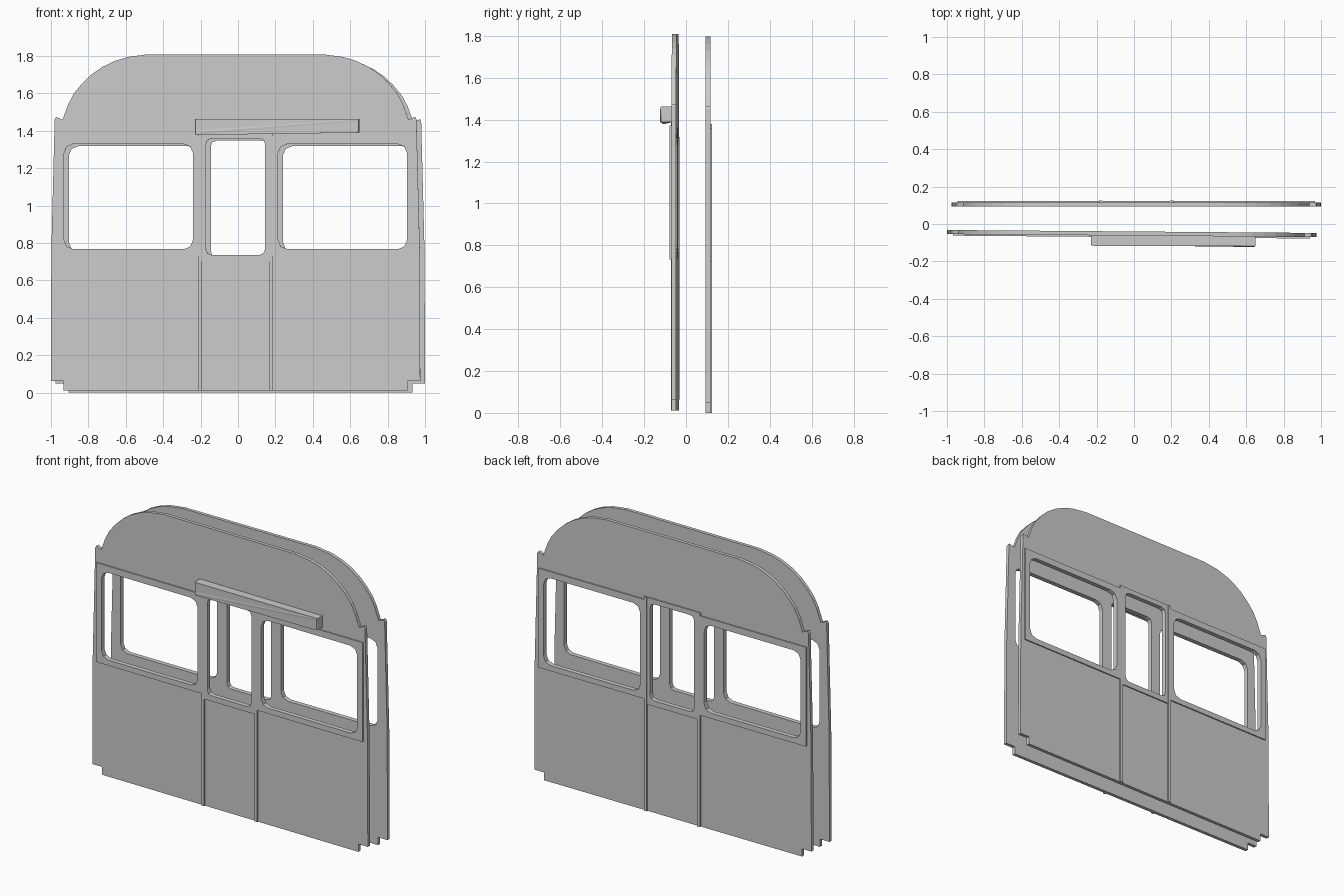
import bpy, bmesh, math
from mathutils import Matrix

if "Cube" in bpy.data.objects:
    bpy.data.objects.remove(bpy.data.objects["Cube"])

grey = bpy.data.materials.new("light_grey")
grey.diffuse_color = (0.6, 0.6, 0.6, 1)
grey.use_nodes = True
grey.node_tree.nodes["Principled BSDF"].inputs["Base Color"].default_value = grey.diffuse_color


def rounded(x0, x1, z0, z1, r=0.0, n=2):
    """Rectangle loop with cut corners."""
    if r == 0:
        return [(x0, z0), (x1, z0), (x1, z1), (x0, z1)]
    pts = []
    for cx, cz, a in ((x1 - r, z0 + r, -90), (x1 - r, z1 - r, 0),
                      (x0 + r, z1 - r, 90), (x0 + r, z0 + r, 180)):
        for i in range(n + 1):
            t = math.radians(a + 90 * i / n)
            pts.append((cx + r * math.cos(t), cz + r * math.sin(t)))
    return pts


def sheet(name, loops, y0, y1, place):
    """Flat x-z profile with holes, given thickness from y0 to y1."""
    cu = bpy.data.curves.new(name + "_profile", 'CURVE')
    cu.dimensions = '2D'
    cu.fill_mode = 'BOTH'
    cu.extrude = abs(y1 - y0) / 2
    for loop in loops:
        sp = cu.splines.new('POLY')
        sp.points.add(len(loop) - 1)
        for p, (x, z) in zip(sp.points, loop):
            p.co = (x, z, 0, 1)
        sp.use_cyclic_u = True
    tmp = bpy.data.objects.new(name + "_tmp", cu)
    bpy.context.collection.objects.link(tmp)
    deps = bpy.context.evaluated_depsgraph_get()
    me = bpy.data.meshes.new_from_object(tmp.evaluated_get(deps))
    bpy.data.objects.remove(tmp)
    bm = bmesh.new()
    bm.from_mesh(me)
    bmesh.ops.remove_doubles(bm, verts=bm.verts, dist=1e-5)
    bm.transform(place @ Matrix.Translation((0, (y0 + y1) / 2, 0))
                 @ Matrix.Rotation(math.pi / 2, 4, 'X'))
    bmesh.ops.recalc_face_normals(bm, faces=bm.faces)
    for f in bm.faces:
        f.smooth = False
        f.material_index = 0
    bm.to_mesh(me)
    bm.free()
    me.materials.clear()
    me.materials.append(grey)
    me.name = name
    ob = bpy.data.objects.new(name, me)
    bpy.context.collection.objects.link(ob)
    return ob


# Panel outline: right half mirrored to the left
half = [(0.92, 0), (0.92, 0.05), (0.9875, 0.05), (0.985, 0.75), (0.967, 1.45),
        (0.96, 1.463), (0.925, 1.448), (0.915, 1.475), (0.895, 1.53),
        (0.865, 1.587), (0.82, 1.642), (0.77, 1.69), (0.71, 1.731),
        (0.645, 1.762), (0.575, 1.783), (0.47, 1.797)]
outline = half + [(-x, z) for x, z in reversed(half)]

# Openings
right_window = rounded(0.2275, 0.917, 0.755, 1.318, 0.05)
left_window = [(-x, z) for x, z in reversed(right_window)]
door_window = rounded(-0.158, 0.158, 0.725, 1.348, 0.03)

FACE = -0.062
front = Matrix.Translation((-0.0125, 0, 0.012)) @ Matrix.Rotation(-0.008, 4, 'Z')
back = Matrix.Translation((0.0125, 0.054, 0)) @ Matrix.Rotation(math.pi, 4, 'Z')

for end, place in (("front", front), ("back", back)):
    # Main wall with three window openings
    sheet(end + "_wall", [outline, left_window, right_window, door_window],
          FACE, FACE + 0.022, place)
    # Raised window surrounds
    sheet(end + "_right_window_frame",
          [rounded(0.2, 0.955, 0.72, 1.36), right_window], FACE - 0.008, FACE, place)
    sheet(end + "_left_window_frame",
          [rounded(-0.955, -0.2, 0.72, 1.36), left_window], FACE - 0.008, FACE, place)
    sheet(end + "_door_window_frame",
          [rounded(-0.18, 0.18, 0.69, 1.38), door_window], FACE - 0.008, FACE, place)
    # Door edge strips
    for side, s in (("left", -1), ("right", 1)):
        sheet(f"{end}_{side}_door_strip",
              [rounded(s * 0.19 - 0.01, s * 0.19 + 0.01, 0, 1.38)],
              FACE - 0.009, FACE, place)

# Destination box above the front door
box = sheet("sign_box", [rounded(-0.2175, 0.6625, 1.378, 1.452)], -0.118, FACE, front)
bm = bmesh.new()
bm.from_mesh(box.data)
edges = [e for e in bm.edges
         if abs(e.verts[0].co.z - e.verts[1].co.z) > 0.05
         and max(v.co.y for v in e.verts) < -0.1]
bmesh.ops.bevel(bm, geom=edges, offset=0.012, segments=2, profile=0.5, affect='EDGES')
bm.to_mesh(box.data)
bm.free()
